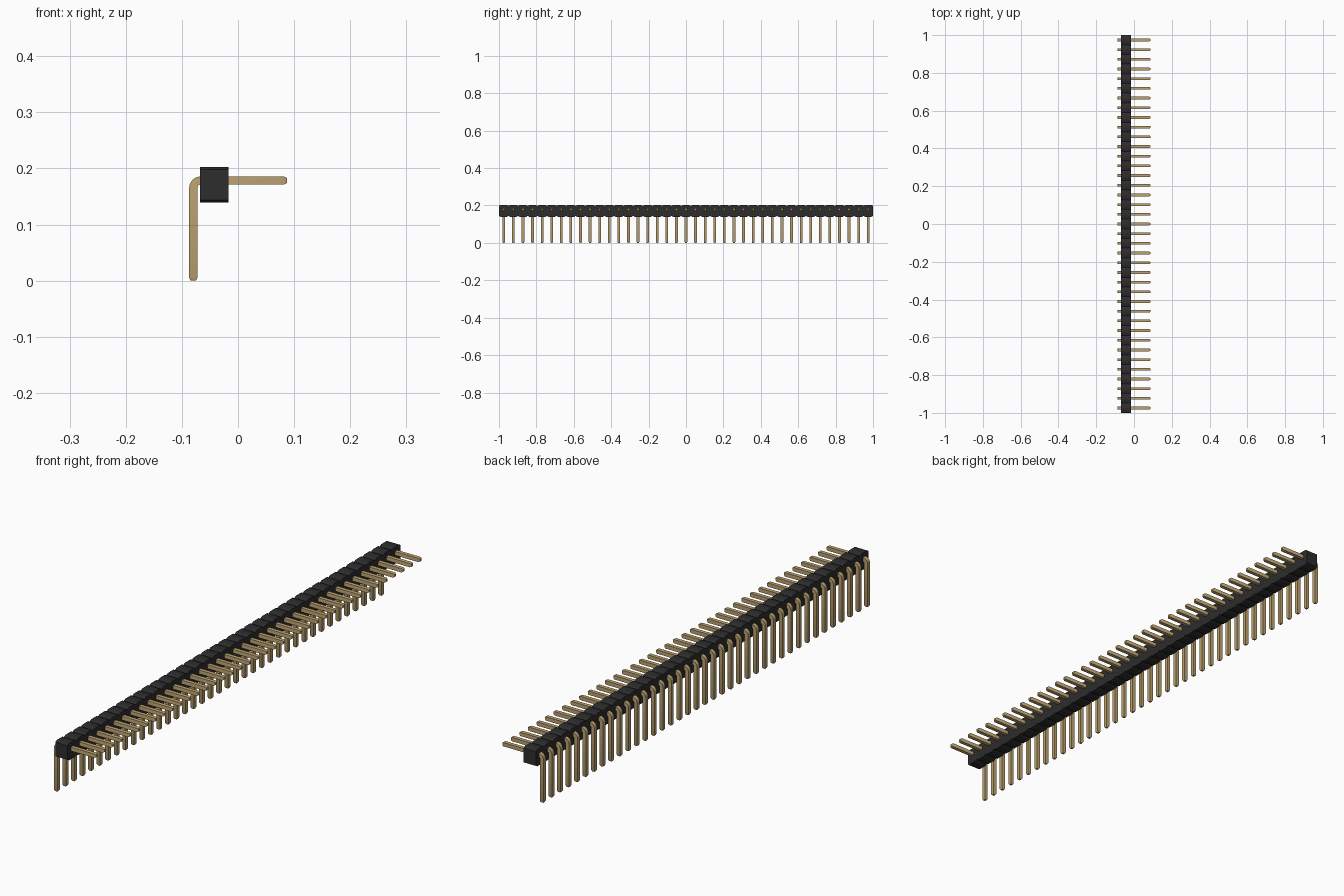
import bpy
import bmesh
import math
from mathutils import Vector

cube = bpy.data.objects.get("Cube")
if cube:
    bpy.data.objects.remove(cube, do_unlink=True)

COUNT = 39
PITCH = 2 / COUNT
HALF = 0.0072          # half thickness of a pin
PIN_X, PIN_Z = -0.0798, 0.1785
BEND = 0.0135          # centre-line bend radius


def material(name, color, roughness):
    mat = bpy.data.materials.new(name)
    mat.use_nodes = True
    mat.diffuse_color = (*color, 1)
    bsdf = mat.node_tree.nodes["Principled BSDF"]
    bsdf.inputs["Base Color"].default_value = (*color, 1)
    bsdf.inputs["Roughness"].default_value = roughness
    return mat


def loft(name, rings, mat):
    """Skin a list of closed rings and cap both ends."""
    bm = bmesh.new()
    loops = [[bm.verts.new(p) for p in ring] for ring in rings]
    for a, b in zip(loops, loops[1:]):
        for i in range(len(a)):
            j = (i + 1) % len(a)
            bm.faces.new((a[i], a[j], b[j], b[i]))
    bm.faces.new(loops[0])
    bm.faces.new(loops[-1])
    bmesh.ops.recalc_face_normals(bm, faces=bm.faces[:])
    mesh = bpy.data.meshes.new(name)
    bm.to_mesh(mesh)
    bm.free()
    mesh.materials.append(mat)
    mesh.shade_smooth()
    mesh.set_sharp_from_angle(angle=math.radians(30))
    return mesh


def pin_ring(x, z, angle, half):
    """Square section; angle 0 travels up, 90 degrees travels along +x."""
    side = Vector((math.cos(angle), 0, -math.sin(angle))) * half
    across = Vector((0, half, 0))
    centre = Vector((x, 0, z))
    return [centre + side * s + across * t
            for s, t in ((-1, -1), (1, -1), (1, 1), (-1, 1))]


black = material("black plastic", (0.026, 0.026, 0.027), 0.6)
gold = material("pale gold", (0.53, 0.38, 0.17), 0.4)

# Bent pin: tapered foot, upright leg, quarter bend, level leg, tapered tip
right = math.pi / 2
rings = [pin_ring(PIN_X, 0, 0, HALF * 0.65), pin_ring(PIN_X, 0.005, 0, HALF)]
for i in range(9):
    a = right * i / 8
    rings.append(pin_ring(PIN_X + BEND * (1 - math.cos(a)),
                          PIN_Z - BEND + BEND * math.sin(a), a, HALF))
rings += [pin_ring(0.082, PIN_Z, right, HALF),
          pin_ring(0.087, PIN_Z, right, HALF * 0.65)]
pin_mesh = loft("pin", rings, gold)

# Housing cell: chamfered block whose corners form notches between neighbours
bottom, top = 0.139, 0.203
cy, cz, hy = 0.009, 0.005, PITCH / 2
profile = [(-hy, bottom + cz), (-hy + cy, bottom), (hy - cy, bottom), (hy, bottom + cz),
           (hy, top - cz), (hy - cy, top), (-hy + cy, top), (-hy, top - cz)]
cell_mesh = loft("housing_cell",
                 [[(x, y, z) for y, z in profile] for x in (-0.068, -0.0165)], black)

# Repeat the cell and its pin along the row
for i in range(COUNT):
    for name, mesh in (("pin", pin_mesh), ("housing_cell", cell_mesh)):
        obj = bpy.data.objects.new(f"{name}_{i + 1}", mesh)
        obj.location.y = (i - (COUNT - 1) / 2) * PITCH
        bpy.context.collection.objects.link(obj)
